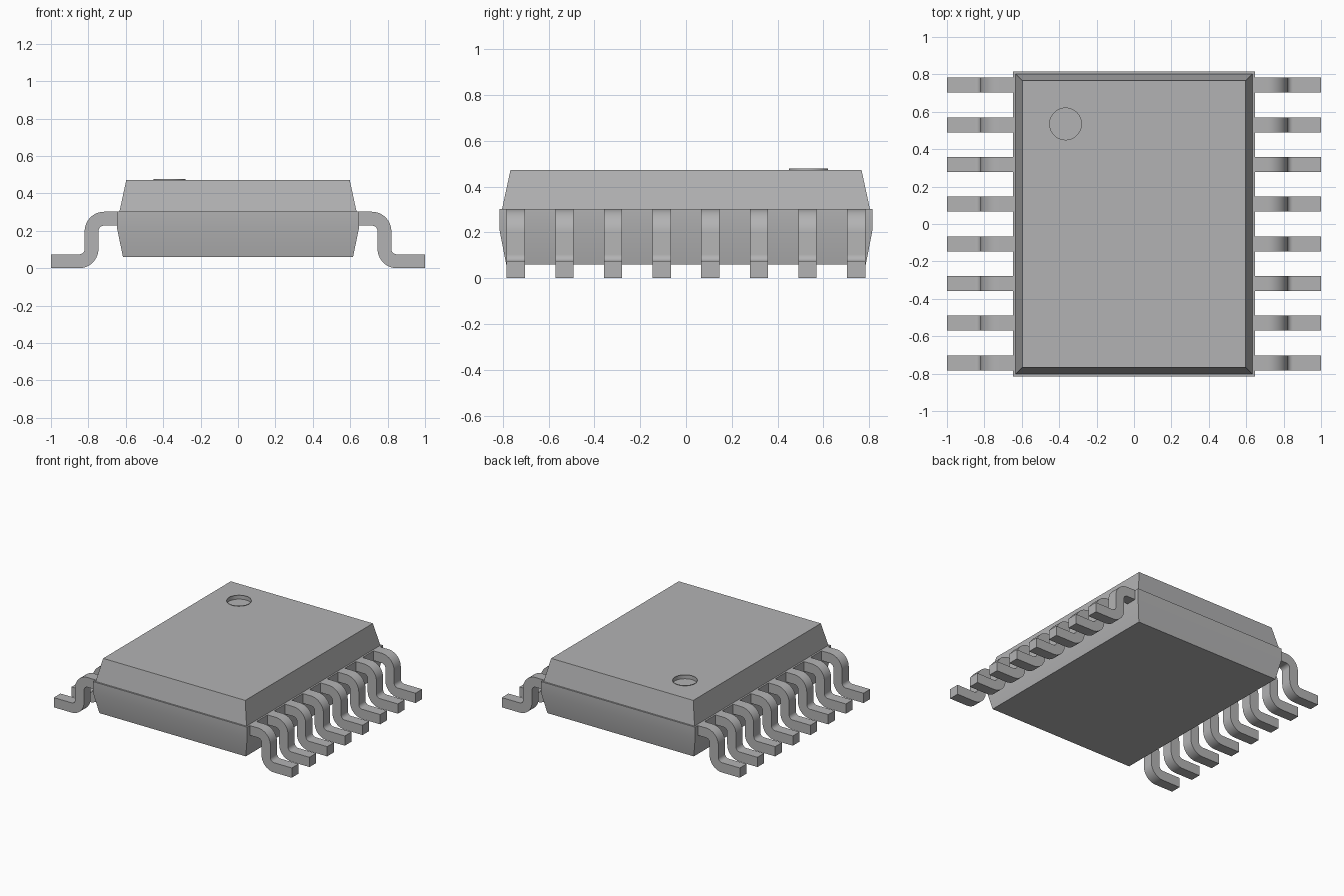
import bpy, bmesh, math
from mathutils import Vector

old = bpy.data.objects.get("Cube")
if old:
    bpy.data.objects.remove(old, do_unlink=True)

# One neutral grey for every part
grey = bpy.data.materials.new("neutral grey")
grey.use_nodes = True
GREY = (0.45, 0.45, 0.455, 1)
grey.diffuse_color = GREY
grey.node_tree.nodes["Principled BSDF"].inputs["Base Color"].default_value = GREY


def make_object(name, bm, smooth_angle=None):
    bmesh.ops.recalc_face_normals(bm, faces=bm.faces)
    mesh = bpy.data.meshes.new(name)
    bm.to_mesh(mesh)
    bm.free()
    mesh.materials.append(grey)
    obj = bpy.data.objects.new(name, mesh)
    bpy.context.collection.objects.link(obj)
    bpy.ops.object.select_all(action="DESELECT")
    bpy.context.view_layer.objects.active = obj
    obj.select_set(True)
    if smooth_angle:
        bpy.ops.object.shade_smooth_by_angle(angle=math.radians(smooth_angle))
    return obj


def loft_box(name, levels, smooth_angle=None):
    """Stack of rectangles given as (half x, half y, z), closed at both ends."""
    bm = bmesh.new()
    rings = [[bm.verts.new((sx * hx, sy * hy, z))
              for sx, sy in ((-1, -1), (1, -1), (1, 1), (-1, 1))]
             for hx, hy, z in levels]
    for low, high in zip(rings, rings[1:]):
        for i in range(4):
            j = (i + 1) % 4
            bm.faces.new((low[i], low[j], high[j], high[i]))
    bm.faces.new(rings[0][::-1])
    bm.faces.new(rings[-1])
    return make_object(name, bm, smooth_angle)


def cylinder(name, radius, low, high, centre, caps):
    bm = bmesh.new()
    bmesh.ops.create_cone(bm, cap_ends=caps, segments=48, radius1=radius,
                          radius2=radius, depth=high - low)
    bmesh.ops.translate(bm, verts=bm.verts, vec=(*centre, (low + high) / 2))
    return make_object(name, bm, 30)


# Two halves of the moulded body, with a small step between them
BASE, SEAM, TOP = 0.06, 0.302, 0.473
loft_box("lower_body", [(0.615, 0.785, BASE), (0.647, 0.815, 0.215),
                        (0.647, 0.815, SEAM)], 30)
upper = loft_box("upper_body", [(0.634, 0.803, SEAM), (0.597, 0.766, TOP)])

# Round recess marking the first lead
MARK, MARK_R = (-0.366, 0.535), 0.085
cutter = cylinder("recess_cutter", MARK_R, TOP - 0.025, TOP + 0.1, MARK, True)
cutter.hide_render = True
cut = upper.modifiers.new("recess", "BOOLEAN")
cut.operation, cut.solver, cut.object = "DIFFERENCE", "EXACT", cutter
bpy.context.view_layer.objects.active = upper
bpy.ops.object.modifier_apply(modifier=cut.name)
bpy.data.objects.remove(cutter, do_unlink=True)
cylinder("recess_rim", MARK_R, TOP, TOP + 0.005, MARK, False)

# Lead centreline in the xz plane: shoulder, two rounded bends, foot
THICK, WIDTH, BEND = 0.074, 0.08, 0.067
SHOULDER_Z, FOOT_Z, LEG_X = SEAM - THICK / 2, THICK / 2, 0.783


def arc(cx, cz, start, end, steps=10):
    """Points and outward normals along a bend."""
    for i in range(steps + 1):
        a = math.radians(start + (end - start) * i / steps)
        n = Vector((math.cos(a), math.sin(a)))
        yield Vector((cx, cz)) + n * BEND, n


path = [(Vector((0.62, SHOULDER_Z)), Vector((0, 1)))]
path += arc(LEG_X - BEND, SHOULDER_Z - BEND, 90, 0)
path += [(p, -n) for p, n in arc(LEG_X + BEND, FOOT_Z + BEND, 180, 270)]
path.append((Vector((1.0, FOOT_Z)), Vector((0, 1))))
outline = ([p + n * THICK / 2 for p, n in path]
           + [p - n * THICK / 2 for p, n in reversed(path)])


def lead(name, side, y):
    bm = bmesh.new()
    face = bm.faces.new([bm.verts.new((side * p.x, y - WIDTH / 2, p.y))
                         for p in outline])
    grown = bmesh.ops.extrude_face_region(bm, geom=[face])
    moved = [v for v in grown["geom"] if isinstance(v, bmesh.types.BMVert)]
    bmesh.ops.translate(bm, verts=moved, vec=(0, WIDTH, 0))
    make_object(name, bm, 30)


# Eight leads along each side
COUNT, PITCH = 8, 0.2122
for side, label in ((1, "left"), (-1, "right")):
    for i in range(COUNT):
        lead(f"{label}_lead_{i + 1}", side, (i - (COUNT - 1) / 2) * PITCH)
